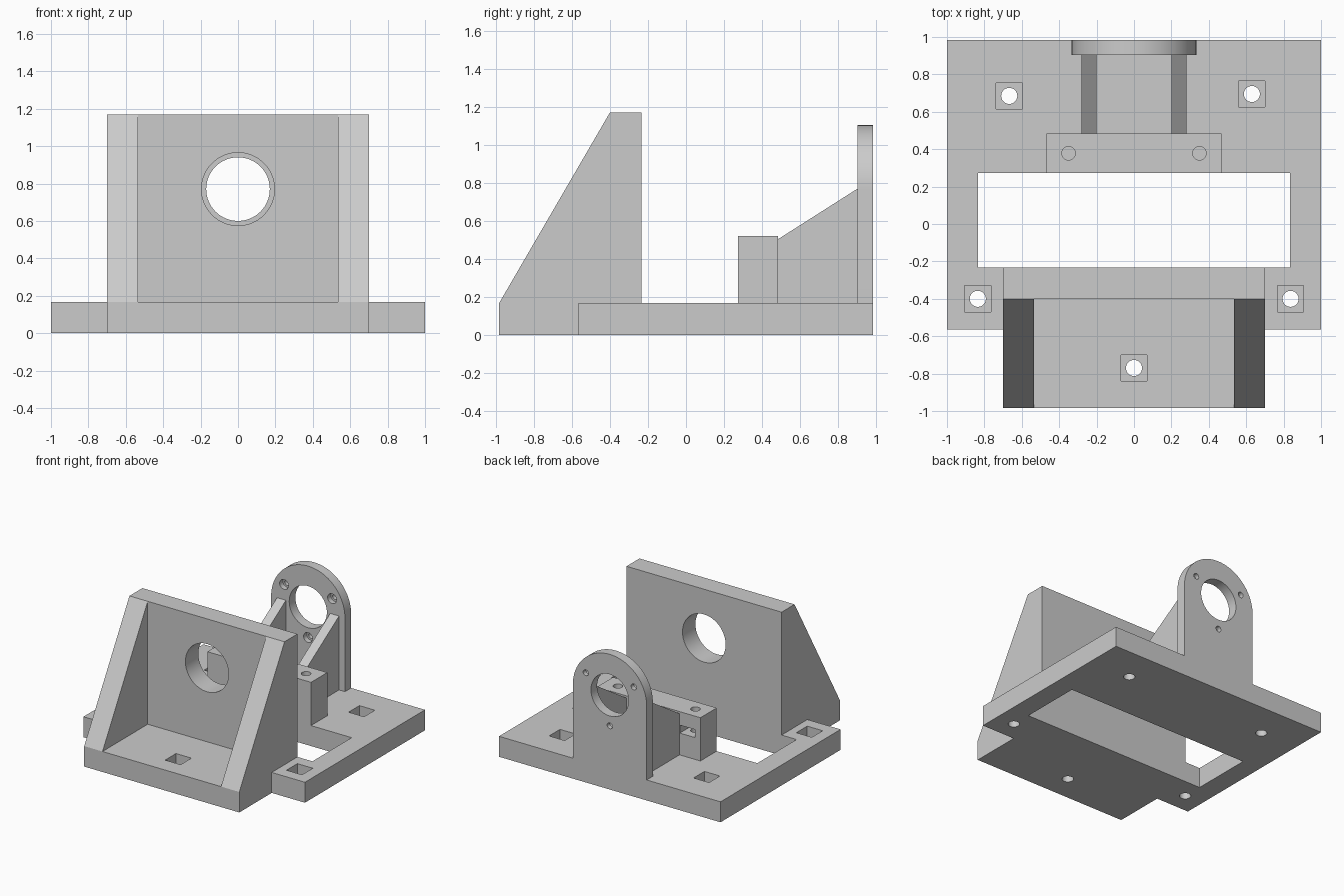
import bpy, bmesh, math
from mathutils import Matrix, Vector

if "Cube" in bpy.data.objects:
    bpy.data.objects.remove(bpy.data.objects["Cube"], do_unlink=True)

grey = bpy.data.materials.new("plain grey")
grey.use_nodes = True
colour = (0.6, 0.6, 0.6, 1)
grey.diffuse_color = colour
grey.node_tree.nodes["Principled BSDF"].inputs["Base Color"].default_value = colour

BASE_TOP = 0.167
AXIS_Z = 0.77


def prism(name, outline, axis, start, end):
    """Extrude a 2D outline along x, y or z."""
    place = {"x": lambda a, b: (start, a, b),
             "y": lambda a, b: (a, start, b),
             "z": lambda a, b: (a, b, start)}[axis]
    bm = bmesh.new()
    face = bm.faces.new([bm.verts.new(place(a, b)) for a, b in outline])
    new = bmesh.ops.extrude_face_region(bm, geom=[face])["geom"]
    shift = Vector([(end - start) * (axis == k) for k in "xyz"])
    bmesh.ops.translate(bm, vec=shift, verts=[v for v in new if isinstance(v, bmesh.types.BMVert)])
    bmesh.ops.recalc_face_normals(bm, faces=bm.faces)
    mesh = bpy.data.meshes.new(name)
    bm.to_mesh(mesh)
    bm.free()
    obj = bpy.data.objects.new(name, mesh)
    bpy.context.collection.objects.link(obj)
    mesh.materials.append(grey)
    return obj


def box(name, x0, x1, y0, y1, z0, z1):
    return prism(name, [(x0, y0), (x1, y0), (x1, y1), (x0, y1)], "z", z0, z1)


def arc(a, b, r, turn=math.tau, n=48):
    return [(a + r * math.cos(turn * i / n), b + r * math.sin(turn * i / n))
            for i in range(n + (turn < math.tau))]


def cut(obj, cutters):
    """Subtract each cutter, then bake the result and drop the cutters."""
    for c in cutters:
        c.hide_render = True
        mod = obj.modifiers.new("cut", "BOOLEAN")
        mod.operation = "DIFFERENCE"
        mod.solver = "EXACT"
        mod.object = c
    graph = bpy.context.evaluated_depsgraph_get()
    obj.data = bpy.data.meshes.new_from_object(obj.evaluated_get(graph))
    obj.modifiers.clear()
    for c in cutters:
        bpy.data.objects.remove(c, do_unlink=True)


def smooth(obj):
    bpy.ops.object.select_all(action="DESELECT")
    obj.select_set(True)
    bpy.context.view_layer.objects.active = obj
    bpy.ops.object.shade_smooth_by_angle(angle=math.radians(30))


# Base plate with front tongue, large window and five nut pockets
half = [(0.7, -0.983), (0.7, -0.565), (1, -0.565), (1, 0.983)]
base = prism("base_plate", half + [(-x, y) for x, y in reversed(half)], "z", 0, BASE_TOP)
cutters = [box("window_cutter", -0.835, 0.835, -0.233, 0.273, -0.1, 0.3)]
for x, y in [(-0.667, 0.685), (0.63, 0.695), (-0.835, -0.4), (0.837, -0.4), (0, -0.77)]:
    cutters.append(box("pocket_cutter", x - 0.07, x + 0.07, y - 0.07, y + 0.07, 0.067, 0.3))
    cutters.append(prism("bolt_cutter", arc(x, y, 0.043, n=32), "z", -0.1, 0.1))
cut(base, cutters)

# Front wall with its round opening
wall = box("front_wall", -0.7, 0.7, -0.4, -0.233, BASE_TOP, 1.17)
cut(wall, [prism("bore_cutter", arc(0, AXIS_Z, 0.195, n=64), "y", -0.6, 0)])

# Sloping gussets in front of the wall and behind the block
front_slope = [(-0.983, BASE_TOP), (-0.4, BASE_TOP), (-0.4, 1.17)]
rear_slope = [(0.483, BASE_TOP), (0.903, BASE_TOP), (0.903, AXIS_Z), (0.483, 0.503)]
for side, s in (("left", 1), ("right", -1)):
    prism("front_gusset_" + side, front_slope, "x", s * 0.535, s * 0.7)
    prism("rear_gusset_" + side, rear_slope, "x", s * 0.2, s * 0.28)

# Clamp block with vertical bolt holes and nut slots in its back face
block = box("clamp_block", -0.468, 0.468, 0.273, 0.483, BASE_TOP, 0.52)
cutters = []
for x in (-0.35, 0.35):
    cutters.append(prism("hole_cutter", arc(x, 0.378, 0.036, n=32), "z", 0.25, 0.6))
    cutters.append(box("slot_cutter", x - 0.068, x + 0.068, 0.31, 0.6, 0.345, 0.41))
cut(block, cutters)

# Arched rear plate with bore and three counterbored screw holes
arch = arc(0, AXIS_Z, 0.333, turn=math.pi) + [(-0.333, BASE_TOP), (0.333, BASE_TOP)]
plate = prism("rear_plate", arch, "y", 0.903, 0.983)
cutters = [prism("bore_cutter", arc(0, AXIS_Z, 0.17, n=64), "y", 0.8, 1.1)]
for degrees in (30, 150, 270):
    a = math.radians(degrees)
    x, z = 0.25 * math.cos(a), AXIS_Z + 0.25 * math.sin(a)
    cutters.append(prism("screw_cutter", arc(x, z, 0.024, n=24), "y", 0.8, 1.1))
    cutters.append(prism("head_cutter", arc(x, z, 0.04, n=24), "y", 0.8, 0.945))
cut(plate, cutters)

for obj in (base, wall, block, plate):
    smooth(obj)
